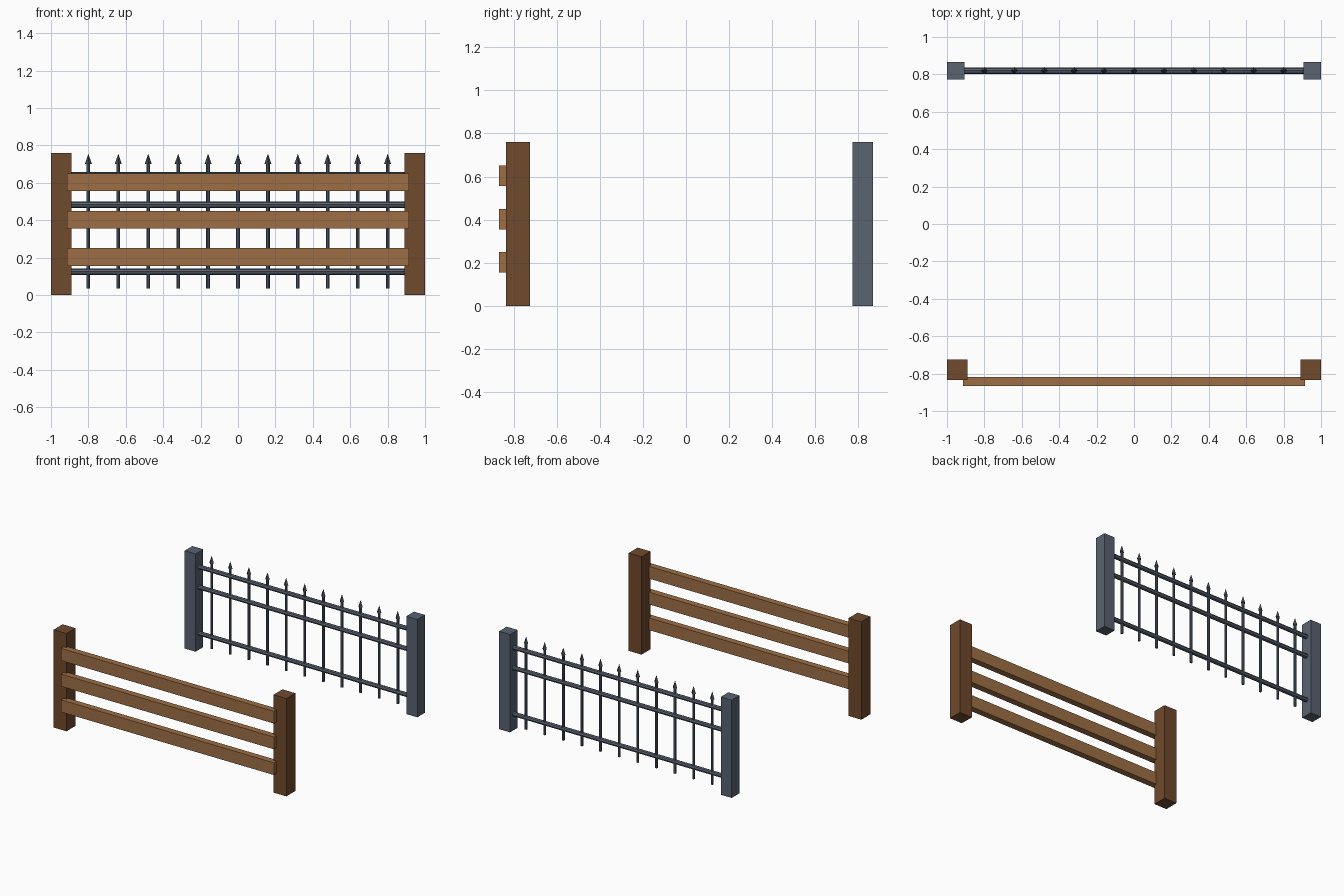
import bpy
from math import pi

if "Cube" in bpy.data.objects:
    bpy.data.objects.remove(bpy.data.objects["Cube"])


def material(name, rgb):
    linear = [((c / 255 + 0.055) / 1.055) ** 2.4 for c in rgb] + [1]
    mat = bpy.data.materials.new(name)
    mat.use_nodes = True
    mat.diffuse_color = linear
    mat.node_tree.nodes["Principled BSDF"].inputs["Base Color"].default_value = linear
    return mat


dark_wood = material("dark wood", (112, 74, 44))
light_wood = material("light wood", (157, 111, 69))
iron = material("grey iron", (89, 99, 113))
dark_iron = material("dark iron", (66, 73, 84))


def finish(name, mat):
    obj = bpy.context.object
    obj.name = name
    obj.data.materials.append(mat)
    return obj


def box(name, centre, size, mat):
    bpy.ops.mesh.primitive_cube_add(size=1, location=centre)
    bpy.context.object.scale = size
    bpy.ops.object.transform_apply(location=False, rotation=False, scale=True)
    return finish(name, mat)


def rod(name, centre, radius, length, mat, rotation=(0, 0, 0)):
    bpy.ops.mesh.primitive_cylinder_add(
        vertices=8, radius=radius, depth=length, location=centre, rotation=rotation)
    obj = finish(name, mat)
    bpy.ops.object.shade_smooth_by_angle()
    return obj


HEIGHT = 0.76
WOOD_Y, IRON_Y = -0.78, 0.82

# Corner posts of both fences
for side, label in ((-1, "right"), (1, "left")):
    box(f"wooden_post_{label}", (side * 0.945, WOOD_Y, HEIGHT / 2),
        (0.11, 0.11, HEIGHT), dark_wood)
    box(f"iron_post_{label}", (side * 0.953, IRON_Y, HEIGHT / 2),
        (0.094, 0.094, HEIGHT), iron)

# Planks nailed across the front of the wooden posts
for z in (0.203, 0.403, 0.603):
    box("plank", (0, -0.842, z), (1.83, 0.05, 0.095), light_wood)

# Horizontal iron rails
for z in (0.125, 0.483, 0.641):
    rod("iron_rail", (0, IRON_Y, z), 0.017, 1.86, iron, (0, pi / 2, 0))

# Upright iron bars with pointed tips
for i in range(-5, 6):
    x = i * 0.16
    rod("iron_bar", (x, IRON_Y, 0.37), 0.01, 0.67, iron)
    bpy.ops.mesh.primitive_cone_add(
        vertices=4, radius1=0.019, radius2=0, depth=0.055, location=(x, IRON_Y, 0.728))
    finish("spear_tip", dark_iron)
